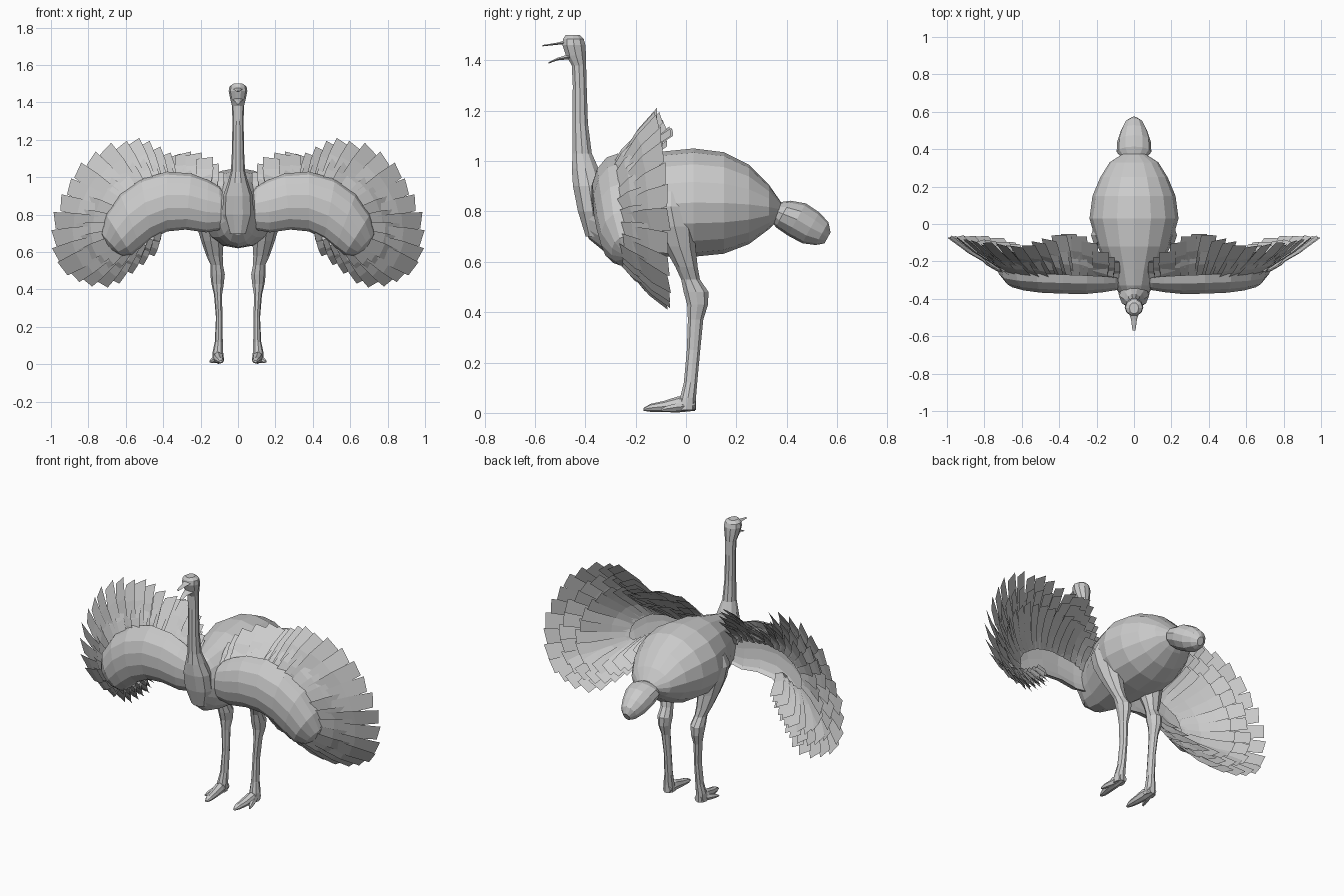
import bpy, math, random
from mathutils import Vector

random.seed(4)


def make(name, verts, faces, mirror=False):
    me = bpy.data.meshes.new(name)
    me.from_pydata([tuple(v) for v in verts], [], faces)
    me.update()
    ob = bpy.data.objects.new(name, me)
    bpy.context.collection.objects.link(ob)
    if mirror:
        m = ob.modifiers.new("Mirror", 'MIRROR')
        m.use_mirror_merge = False
    return ob


def skin(name, rings, mirror=False):
    """Join equal-sized rings of points into a capped tube."""
    n = len(rings[0])
    faces = [list(range(n))[::-1]]
    for k in range(len(rings) - 1):
        for i in range(n):
            j = (i + 1) % n
            faces.append((k * n + i, k * n + j, k * n + n + j, k * n + n + i))
    faces.append([(len(rings) - 1) * n + i for i in range(n)])
    return make(name, [p for r in rings for p in r], faces, mirror)


def loft(name, stations, tilt, n, mirror=False):
    """Stations are (x, y, z, half width, half depth); tilt 0 = horizontal rings."""
    c, s = math.cos(math.radians(tilt)), math.sin(math.radians(tilt))
    rings = []
    for x, y, z, a, b in stations:
        angs = [math.tau * i / n for i in range(n)]
        rings.append([Vector((x + a * math.cos(t), y + b * math.sin(t) * c,
                              z + b * math.sin(t) * s)) for t in angs])
    return skin(name, rings, mirror)


# Body: (y, bottom z, top z, half width)
profile = [(-.41, .74, .89, .035), (-.385, .69, .94, .07), (-.33, .645, .975, .105),
           (-.24, .625, 1.0, .14), (-.12, .62, 1.035, .195), (.03, .62, 1.05, .238),
           (.15, .632, 1.035, .222), (.25, .67, .985, .18), (.33, .73, .905, .13),
           (.375, .775, .84, .06)]
loft("body", [(0, y, (lo + hi) / 2, w, (hi - lo) / 2) for y, lo, hi, w in profile], 90, 16)

# Tail
loft("tail", [(0, .35, .805, .06, .035), (0, .385, .79, .093, .06), (0, .44, .768, .09, .073),
              (0, .495, .735, .072, .07), (0, .54, .712, .05, .052), (0, .562, .695, .02, .025)], 61, 12)

# Neck and head
loft("neck_and_head", [
    (0, -.36, .70, .05, .04), (0, -.37, .80, .083, .062), (0, -.385, .90, .08, .067),
    (0, -.40, .97, .055, .056), (0, -.412, 1.03, .038, .04), (0, -.42, 1.15, .032, .032),
    (0, -.422, 1.3, .03, .029), (0, -.425, 1.38, .032, .03), (0, -.437, 1.42, .042, .042),
    (0, -.445, 1.46, .05, .048), (0, -.447, 1.485, .046, .043), (0, -.45, 1.5, .025, .03)], 0, 10)
loft("upper_beak", [(0, -.46, 1.474, .032, .012), (0, -.51, 1.466, .016, .005),
                    (0, -.57, 1.458, .008, .003)], 90, 6)
loft("lower_beak", [(0, -.46, 1.415, .03, .012), (0, -.51, 1.405, .015, .006),
                    (0, -.545, 1.39, .007, .003)], 90, 6)

# Legs and toes
loft("leg", [
    (.155, -.06, .88, .05, .055), (.152, -.06, .82, .078, .085), (.143, -.045, .74, .078, .085),
    (.135, -.025, .66, .062, .064), (.124, .002, .58, .045, .045), (.112, .018, .53, .034, .038),
    (.108, .04, .48, .040, .05), (.108, .046, .43, .034, .042), (.106, .038, .37, .022, .031), (.10, .03, .25, .018, .027),
    (.102, .018, .12, .022, .027), (.107, .008, .06, .03, .032), (.107, .0, .012, .03, .04)], 0, 9, True)
loft("main_toe", [(.105, .035, .03, .024, .022), (.105, -.03, .034, .03, .032),
                  (.10, -.09, .025, .026, .022), (.095, -.14, .02, .02, .016),
                  (.093, -.168, .014, .008, .006)], 90, 8, True)
loft("outer_toe", [(.11, .01, .028, .02, .02), (.127, -.04, .022, .018, .018),
                   (.14, -.08, .016, .013, .012), (.147, -.1, .01, .005, .005)], 90, 6, True)

# Wing pad, a thin bowed shell: (bottom x, bottom z, top x, top z, front y, edge y)
pad = [(.05, .76, .06, .90, -.335, -.29), (.09, .72, .10, .95, -.355, -.285), (.17, .705, .16, .985, -.367, -.28),
       (.28, .72, .25, 1.02, -.377, -.275), (.38, .71, .38, 1.03, -.375, -.27),
       (.46, .67, .52, .99, -.37, -.265), (.52, .62, .63, .91, -.358, -.26),
       (.57, .585, .705, .80, -.34, -.25), (.62, .58, .73, .70, -.295, -.24), (.66, .60, .71, .65, -.255, -.235)]
rings = []
for bx, bz, tx, tz, fy, ey in pad:
    ring = []
    for i in range(14):
        a = math.tau * i / 14
        c, s = math.cos(a), math.sin(a)
        depth = (fy - ey) * s if s > 0 else (fy + .05 - ey) * -s
        ring.append(Vector(((bx + tx + (tx - bx) * c) / 2, ey + depth, (bz + tz + (tz - bz) * c) / 2)))
    rings.append(ring)
skin("wing_pad", rings, True)

# Wing feathers: roots and tips are matched polylines around the fan
roots = [(.12, -.29, .84), (.17, -.30, .87), (.25, -.30, .88), (.32, -.30, .89), (.38, -.30, .88),
         (.43, -.30, .87), (.48, -.30, .84), (.53, -.29, .81), (.56, -.29, .77), (.57, -.28, .73),
         (.58, -.28, .70), (.56, -.28, .68), (.53, -.28, .68), (.48, -.28, .71), (.42, -.28, .75)]
tips = [(.12, -.2, 1.03), (.17, -.15, 1.11), (.28, -.07, 1.13), (.38, -.04, 1.11), (.48, -.09, 1.165),
        (.58, -.12, 1.19), (.72, -.11, 1.15), (.86, -.09, 1.04), (.95, -.07, .88), (.995, -.07, .70),
        (.96, -.07, .53), (.86, -.06, .45), (.72, -.07, .42), (.60, -.14, .50), (.49, -.2, .59)]


def along(pts, t):
    f = t * (len(pts) - 1)
    k = min(int(f), len(pts) - 2)
    return Vector(pts[k]).lerp(Vector(pts[k + 1]), f - k)


def feather_row(name, count, reach, width, back):
    """A fan of blunt overlapping strips, bowed forward and lifted by `back`."""
    verts, faces = [], []
    for i in range(count):
        t = i / (count - 1)
        base, end = along(roots, t), along(tips, t)
        tip = base.lerp(end, reach * random.uniform(.96, 1.01))
        d = tip - base
        side = Vector((d.z, 0, -d.x)).normalized()
        side.y = random.uniform(.05, .3)
        k = len(verts)
        for s, w, jag in ((0, .5, 0), (.4, .8, 0), (.75, 1, 0), (1, .95, .02)):
            for sg in (-1, 1):
                p = base + d * (s - sg * jag) + side * (sg * w * width / 2)
                p.y += back * math.sin(s * 2.2) - .035 * math.sin(s * math.pi)
                p.x = min(p.x, 1.0)
                verts.append(p)
        faces += [(k + j, k + j + 1, k + j + 3, k + j + 2) for j in (0, 2, 4)]
    make(name, verts, faces, True)


feather_row("long_feathers", 27, 1.0, .092, 0)
feather_row("middle_feathers", 26, .8, .085, .025)
feather_row("short_feathers", 24, .58, .08, .045)
feather_row("front_coverts", 26, .68, .08, -.015)
